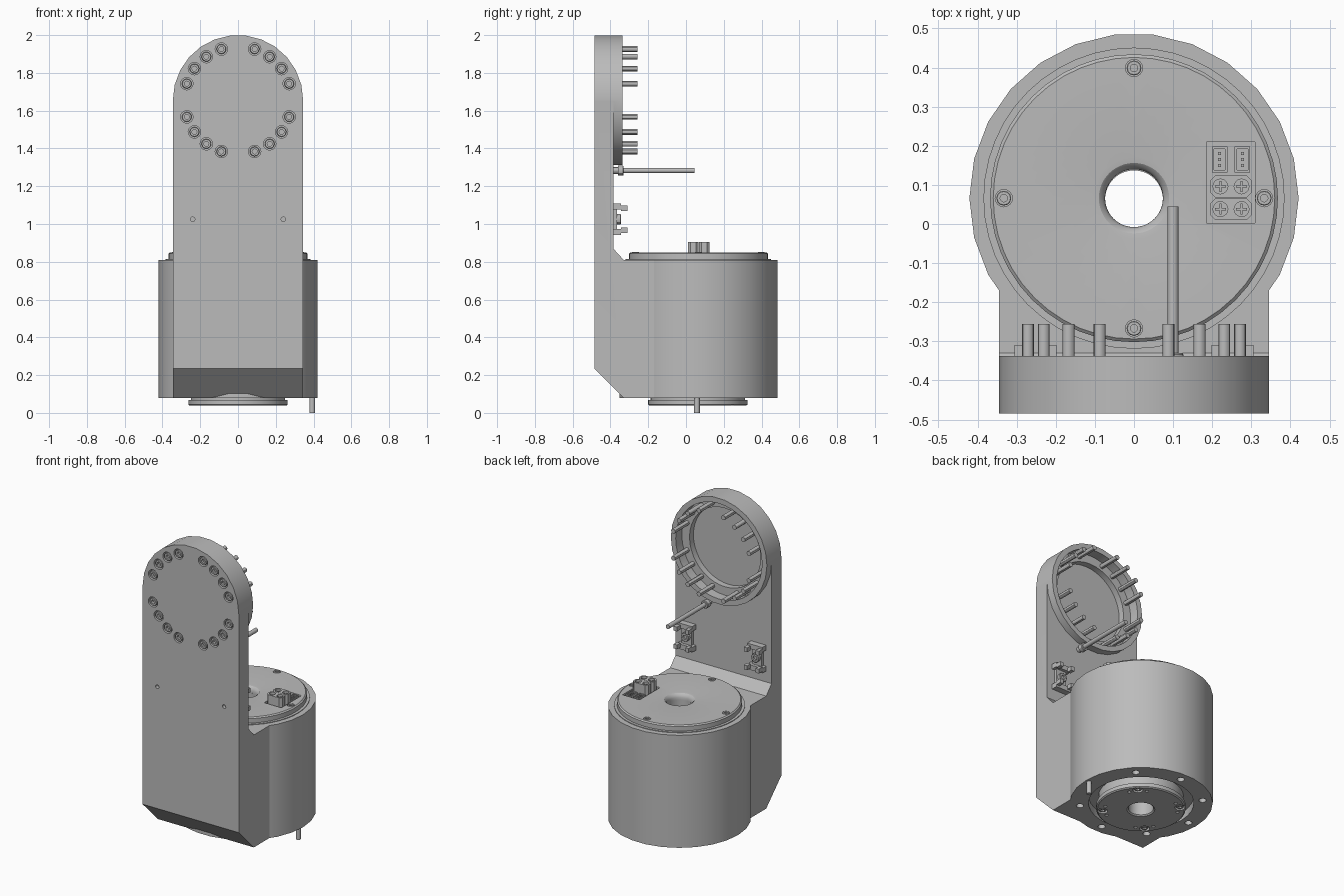
import bpy, bmesh
from math import sin, cos, pi, radians
from mathutils import Vector

old = bpy.data.objects.get("Cube")
if old:
    bpy.data.objects.remove(old, do_unlink=True)

grey = bpy.data.materials.new("plain grey")
grey.use_nodes = True
grey.diffuse_color = (0.5, 0.5, 0.5, 1)
grey.node_tree.nodes["Principled BSDF"].inputs["Base Color"].default_value = (0.5, 0.5, 0.5, 1)

UP, DOWN, BACK = (0, 0, 1), (0, 0, -1), (0, 1, 0)
AXIS_Y = 0.066          # centre line of the drum
HEAD_Z = 1.655          # centre of the round head
BORE = 0.074


def finish(name, bm):
    bmesh.ops.remove_doubles(bm, verts=bm.verts, dist=1e-6)
    bmesh.ops.recalc_face_normals(bm, faces=bm.faces)
    mesh = bpy.data.meshes.new(name)
    bm.to_mesh(mesh)
    bm.free()
    mesh.materials.append(grey)
    ob = bpy.data.objects.new(name, mesh)
    bpy.context.collection.objects.link(ob)
    return ob


def lathe(name, profile, loc, axis=UP, segs=26):
    """Revolve (radius, height) points; profiles off the axis are closed loops."""
    bm = bmesh.new()
    turn = Vector(UP).rotation_difference(Vector(axis)) if axis != DOWN else None
    rings = []
    for k in range(segs):
        a = 2 * pi * k / segs
        ring = []
        for r, h in profile:
            p = Vector((r * cos(a), r * sin(a), h))
            p = turn @ p if turn else Vector((p.x, -p.y, -p.z))
            ring.append(bm.verts.new(p + Vector(loc)))
        rings.append(ring)
    n = len(profile)
    for k in range(segs):
        a, b = rings[k], rings[(k + 1) % segs]
        for i in range(n if profile[0][0] > 0 else n - 1):
            j = (i + 1) % n
            quad = [a[i], a[j], b[j], b[i]]
            bm.faces.new(quad)
    bmesh.ops.dissolve_degenerate(bm, dist=1e-6, edges=bm.edges)
    return finish(name, bm)


def rod(name, r, loc, length, axis=UP, segs=16):
    return lathe(name, [(0, 0), (r, 0), (r, length), (0, length)], loc, axis, segs)


def prism(name, points, lo, hi, place):
    bm = bmesh.new()
    a = [bm.verts.new(place(u, v, lo)) for u, v in points]
    b = [bm.verts.new(place(u, v, hi)) for u, v in points]
    bm.faces.new(a)
    bm.faces.new(b)
    for i in range(len(a)):
        j = (i + 1) % len(a)
        bm.faces.new([a[i], a[j], b[j], b[i]])
    return finish(name, bm)


def box(name, x, y, z):
    pts = [(x[0], y[0]), (x[1], y[0]), (x[1], y[1]), (x[0], y[1])]
    return prism(name, pts, z[0], z[1], lambda u, v, w: (u, v, w))


def join(name, parts):
    bpy.ops.object.select_all(action='DESELECT')
    for p in parts:
        p.select_set(True)
    bpy.context.view_layer.objects.active = parts[0]
    if len(parts) > 1:
        bpy.ops.object.join()
    parts[0].name = name
    return parts[0]


def combine(ob, others, op):
    tool = join("tool", others)
    mod = ob.modifiers.new("cut", 'BOOLEAN')
    mod.operation, mod.solver, mod.object = op, 'EXACT', tool
    bpy.context.view_layer.objects.active = ob
    bpy.ops.object.modifier_apply(modifier=mod.name)
    bpy.data.objects.remove(tool, do_unlink=True)


def screw(name, loc, axis, length, r=0.015, head=0.026, thick=0.03):
    s = head * 0.5
    return lathe(name, [(0, thick * 0.6), (s, thick * 0.6), (s, 0), (head * 0.9, 0), (head, thick * 0.12),
                        (head, thick), (r, thick), (r, length), (0, length)], loc, axis, 12)


def around(radius, degrees):
    return radius * cos(radians(degrees)), radius * sin(radians(degrees))


# Housing: upright plate with foot, drum and round head in one piece
side = [(-0.485, 0.235), (-0.33, 0.08), (0, 0.08), (0, 0.81), (-0.33, 0.81),
        (-0.385, 0.87), (-0.385, HEAD_Z), (-0.485, HEAD_Z)]
body = prism("housing", side, -0.345, 0.345, lambda u, v, w: (w, u, v))
combine(body, [rod("drum", 0.421, (0, AXIS_Y, 0.08), 0.73, UP, 26)], 'UNION')
combine(body, [rod("head", 0.345, (0, -0.485, HEAD_Z), 0.148, BACK, 26)], 'UNION')

# Recesses and holes in the housing
head_spots = [around(0.285, 18 * k) for k in range(20) if k % 5]
cuts = [lathe("head_recess", [(0, 0), (0.255, 0), (0.255, 0.04), (0.31, 0.04), (0.31, 0.2), (0, 0.2)],
              (0, -0.44, HEAD_Z), BACK, 40),
        lathe("bore", [(0, 0), (0.31, 0), (0.31, 0.13), (BORE, 0.13), (BORE, 1), (0, 1)],
              (0, AXIS_Y, 0), UP, 32)]
cuts += [rod("counterbore", 0.033, (x, -0.5, HEAD_Z + z), 0.047, BACK) for x, z in head_spots]
cuts += [rod("bracket_hole", 0.012, (s * 0.24, -0.5, 1.025), 0.06, BACK) for s in (-1, 1)]
for k in range(8):
    x, y = around(0.362, 45 * k)
    if k:
        cuts.append(rod("base_hole", 0.022, (x, AXIS_Y + y, 0), 0.14))
combine(body, cuts, 'DIFFERENCE')

# Screws through the head
heads = [screw("head_screw", (x, -0.483, HEAD_Z + z), BACK, 0.227) for x, z in head_spots]
join("head_screws", heads)

# Drum lid with flared bore
lathe("lid_collar", [(0.36, 0.805), (0.385, 0.805), (0.385, 0.814), (0.36, 0.814)], (0, AXIS_Y, 0), UP, 48)
lid = lathe("lid", [(BORE, 0.81), (BORE, 0.825), (0.08, 0.84), (0.09, 0.848), (0.105, 0.85), (0.36, 0.85),
                    (0.368, 0.843), (0.368, 0.81)], (0, AXIS_Y, 0), UP, 48)
lid_spots = [around(0.333, 90 * k) for k in range(4)]
cuts = [rod("lid_hole", 0.022, (x, AXIS_Y + y, 0.83), 0.1) for x, y in lid_spots]
cuts.append(box("connector_pocket", (0.186, 0.309), (0.002, 0.21), (0.825, 0.9)))
combine(lid, cuts, 'DIFFERENCE')
join("lid_screws", [screw("lid_screw", (x, AXIS_Y + y, 0.851), DOWN, 0.03, 0.01, 0.019, 0.015)
                    for x, y in lid_spots])

# Two-pole power terminals with cross-slot contacts
for n, y in enumerate((0.038, 0.096)):
    w, d, c = 0.054, 0.028, 0.014
    pts = [(-w + c, -d), (w - c, -d), (w, -d + c), (w, d - c),
           (w - c, d), (-w + c, d), (-w, d - c), (-w, -d + c)]
    term = prism("power_terminal", pts, 0.82, 0.905, lambda u, v, t: (0.248 + u, y + v, t))
    wells = [rod("well", 0.019, (0.248 + s * 0.027, y, 0.88), 0.05) for s in (-1, 1)]
    combine(term, wells, 'DIFFERENCE')
    for s in (-1, 1):
        x = 0.248 + s * 0.027
        join("terminal_contact", [box("bar", (x - 0.014, x + 0.014), (y - 0.003, y + 0.003), (0.875, 0.895)),
                                  box("bar", (x - 0.003, x + 0.003), (y - 0.014, y + 0.014), (0.875, 0.894))])

# Signal sockets behind the terminals
for x in (0.219, 0.277):
    sock = box("signal_socket", (x - 0.02, x + 0.02), (0.132, 0.198), (0.82, 0.85))
    combine(sock, [box("cavity", (x - 0.014, x + 0.014), (0.138, 0.192), (0.832, 0.9))], 'DIFFERENCE')
    join("socket_pins", [box("pin", (x - 0.004, x + 0.004), (y - 0.004, y + 0.004), (0.83, 0.848))
                         for y in (0.15, 0.165, 0.18)])

# Output hub under the drum
hub = lathe("output_hub", [(BORE, 0.045), (0.082, 0.038), (0.255, 0.038), (0.263, 0.044), (0.263, 0.068),
                           (0.25, 0.068), (0.25, 0.135), (BORE, 0.135)], (0, AXIS_Y - 0.003, 0), UP, 48)
hub_spots = [around(0.228, 45 + 90 * k) for k in range(4)]
small = [around(0.215, 45 + 90 * k + s * 14) for k in range(4) for s in (-1, 1)]
cuts = [rod("notch", 0.03, (x, AXIS_Y + y, 0), 0.06) for x, y in hub_spots]
cuts += [rod("small_hole", 0.011, (x, AXIS_Y + y, 0), 0.06, UP, 10) for x, y in small]
combine(hub, cuts, 'DIFFERENCE')
join("hub_screws", [screw("hub_screw", (x, AXIS_Y + y, 0.041), UP, 0.06, 0.012, 0.022, 0.025)
                    for x, y in hub_spots])
rod("locating_pin", 0.015, (0.393, 0.058, 0), 0.1)

# Long cable rod on the plate
screw("cable_rod", (0.1, -0.33, 1.283), (0, -1, 0), 0.07, 0.018, 0.026, 0.03)
rod("cable_rod_shaft", 0.014, (0.1, -0.36, 1.283), 0.405, BACK)

# Cable tie brackets
for s in (-1, 1):
    x, z = s * 0.252, 1.025
    parts = [box("base", (x - 0.035, x + 0.035), (-0.39, -0.365), (z - 0.07, z + 0.07))]
    for t in (-1, 1):
        parts.append(box("bar", (x - 0.054, x + 0.054), (-0.39, -0.345),
                         (z + t * 0.068 - 0.016, z + t * 0.068 + 0.016)))
        for q in (-1, 1):
            parts.append(box("lug", (x + q * 0.042 - 0.012, x + q * 0.042 + 0.012), (-0.345, -0.31),
                             (z + t * 0.058 - 0.014, z + t * 0.058 + 0.014)))
    parts.append(screw("boss", (x, -0.345, z), (0, -1, 0), 0.03, 0.02, 0.028, 0.02))
    join("left_bracket" if s > 0 else "right_bracket", parts)

# Smooth round surfaces, crisp edges
bpy.ops.object.select_all(action='DESELECT')
for ob in bpy.context.collection.objects:
    if ob.type == 'MESH' and grey.name in ob.data.materials:
        ob.select_set(True)
        bpy.context.view_layer.objects.active = ob
bpy.ops.object.shade_smooth_by_angle(angle=radians(30))
